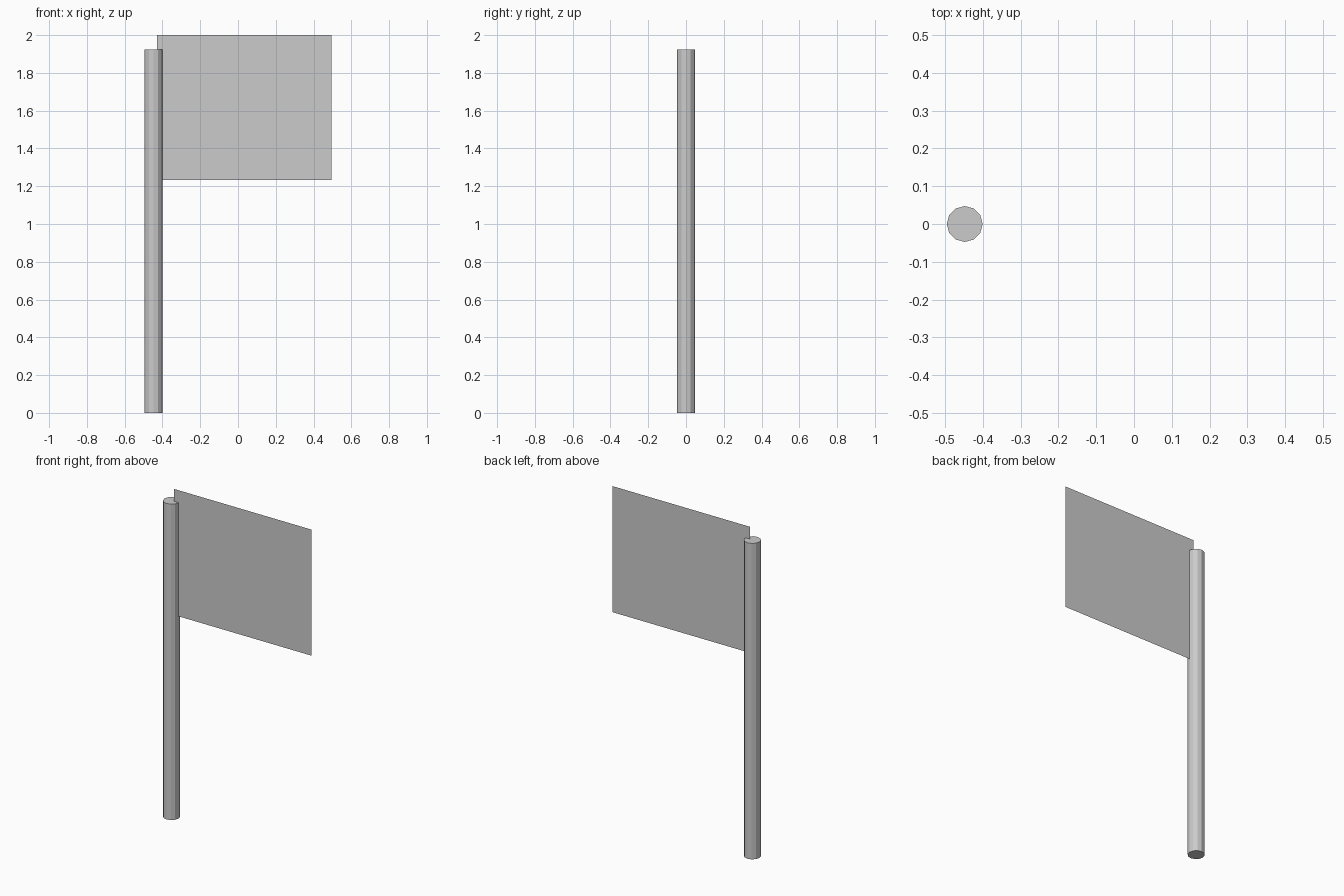
import bpy
import bmesh

if "Cube" in bpy.data.objects:
    bpy.data.objects.remove(bpy.data.objects["Cube"])

# Pole: low-poly round post with flat faces
POLE_H = 1.925
bpy.ops.mesh.primitive_cylinder_add(vertices=12, radius=0.0475, depth=POLE_H,
                                    location=(-0.448, 0, POLE_H / 2))
bpy.context.object.name = "pole"

# Flag: single flat sheet, its left edge tucked into the pole
x0, x1, z0, z1 = -0.43, 0.495, 1.232, 2.0
mesh = bpy.data.meshes.new("flag")
bm = bmesh.new()
bm.faces.new([bm.verts.new((x, 0, z))
              for x, z in ((x0, z0), (x1, z0), (x1, z1), (x0, z1))])
bm.to_mesh(mesh)
bm.free()
flag = bpy.data.objects.new("flag", mesh)
bpy.context.collection.objects.link(flag)
